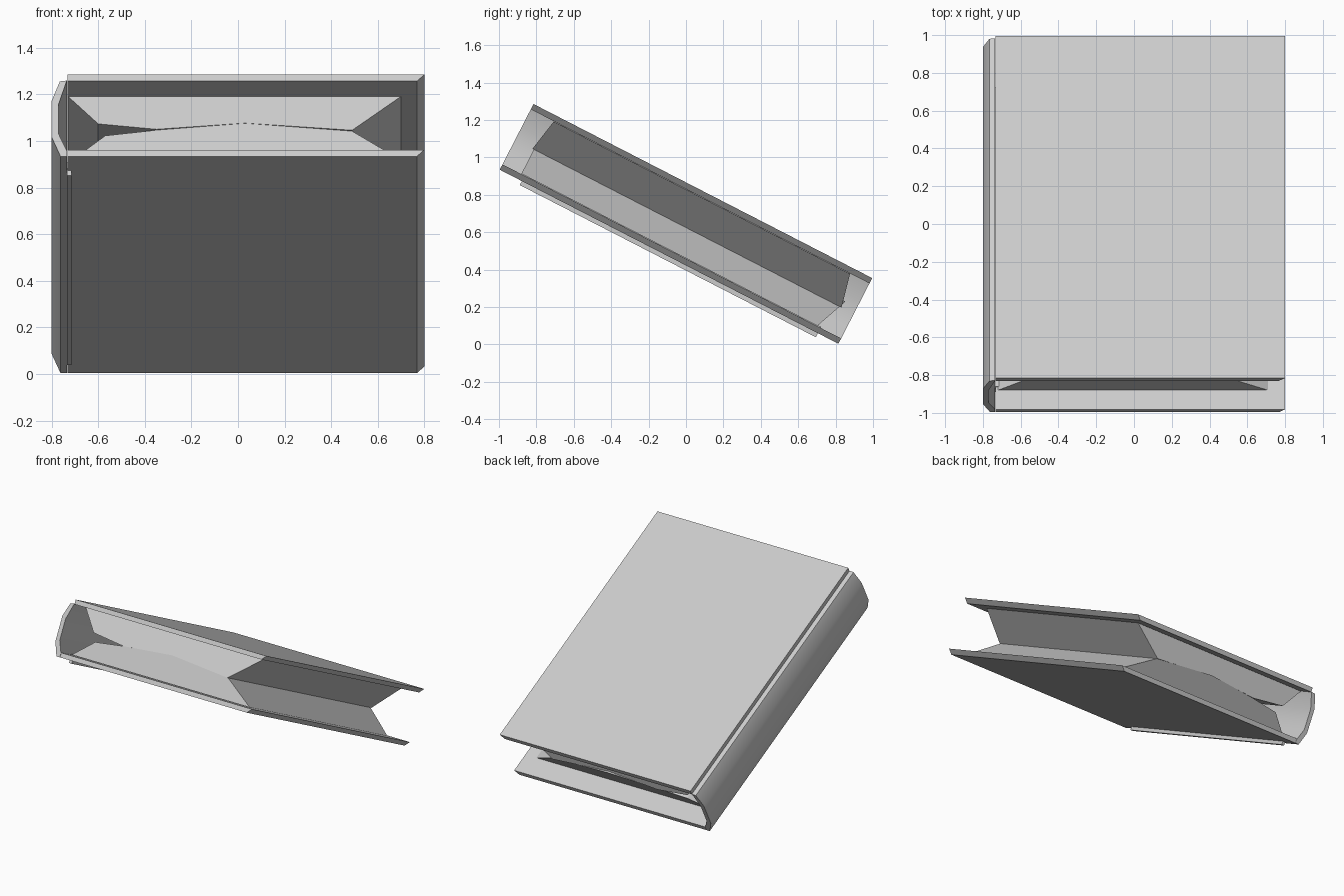
import bpy, bmesh, math
from mathutils import Matrix

if "Cube" in bpy.data.objects:
    bpy.data.objects.remove(bpy.data.objects["Cube"])

TILT = Matrix.Translation((0, 0, 0.645)) @ Matrix.Rotation(math.radians(-27.2), 4, 'X')
HALF = 1.018

grey = bpy.data.materials.new("plain grey")
grey.diffuse_color = (0.6, 0.6, 0.6, 1)
grey.use_nodes = True
grey.node_tree.nodes["Principled BSDF"].inputs["Base Color"].default_value = grey.diffuse_color


def extrude(name, profile, front, back, smooth=False):
    """Run an (x, height) profile along the book; front/back give the end position per height."""
    bm = bmesh.new()
    a = [bm.verts.new((x, front(h), h)) for x, h in profile]
    b = [bm.verts.new((x, back(h), h)) for x, h in profile]
    bm.faces.new(a)
    bm.faces.new(b[::-1])
    n = len(profile)
    for i in range(n):
        j = (i + 1) % n
        bm.faces.new((a[j], a[i], b[i], b[j]))
    bmesh.ops.recalc_face_normals(bm, faces=bm.faces)
    bm.transform(TILT)
    me = bpy.data.meshes.new(name)
    bm.to_mesh(me)
    bm.free()
    me.materials.append(grey)
    ob = bpy.data.objects.new(name, me)
    bpy.context.collection.objects.link(ob)
    if smooth:
        bpy.ops.object.select_all(action='DESELECT')
        ob.select_set(True)
        bpy.context.view_layer.objects.active = ob
        bpy.ops.object.shade_smooth_by_angle(angle=math.radians(50))
    return ob


def ends(lo, hi):
    return (lambda h: lo), (lambda h: hi)


# covers with a slanted outer edge
for name, lo, hi in (("top_cover", 0.165, 0.197), ("bottom_cover", -0.198, -0.166)):
    extrude(name, [(-0.733, lo), (0.768, lo), (0.8, hi), (-0.733, hi)], *ends(-HALF, HALF))

# curved hollow spine
extrude("spine", [(-0.735, -0.198), (-0.762, -0.198), (-0.80, -0.105), (-0.80, 0.07),
                  (-0.765, 0.164), (-0.735, 0.168), (-0.77, 0.055), (-0.77, -0.09),
                  (-0.735, -0.17)], *ends(-HALF, HALF), smooth=True)

# pages: two halves, with a notched fore edge and a slit on the spine side
extrude("upper_pages", [(-0.73, 0.163), (-0.60, 0.016), (-0.35, -0.013), (0.03, 0.02),
                        (0.49, -0.018), (0.70, 0.163)],
        lambda h: -0.91 + 0.19 * h, lambda h: 0.94 - 0.23 * h)
extrude("lower_pages", [(-0.72, -0.164), (-0.57, -0.04), (-0.35, -0.013), (0.03, 0.02),
                        (0.49, -0.018), (0.71, -0.164)],
        lambda h: -0.905, lambda h: 0.94 + 0.4 * h)

# thin binding strip poking out under the hinge
extrude("binding_strip", [(-0.735, -0.222), (-0.715, -0.222), (-0.715, -0.16), (-0.735, -0.16)],
        *ends(-0.885, 0.895))
